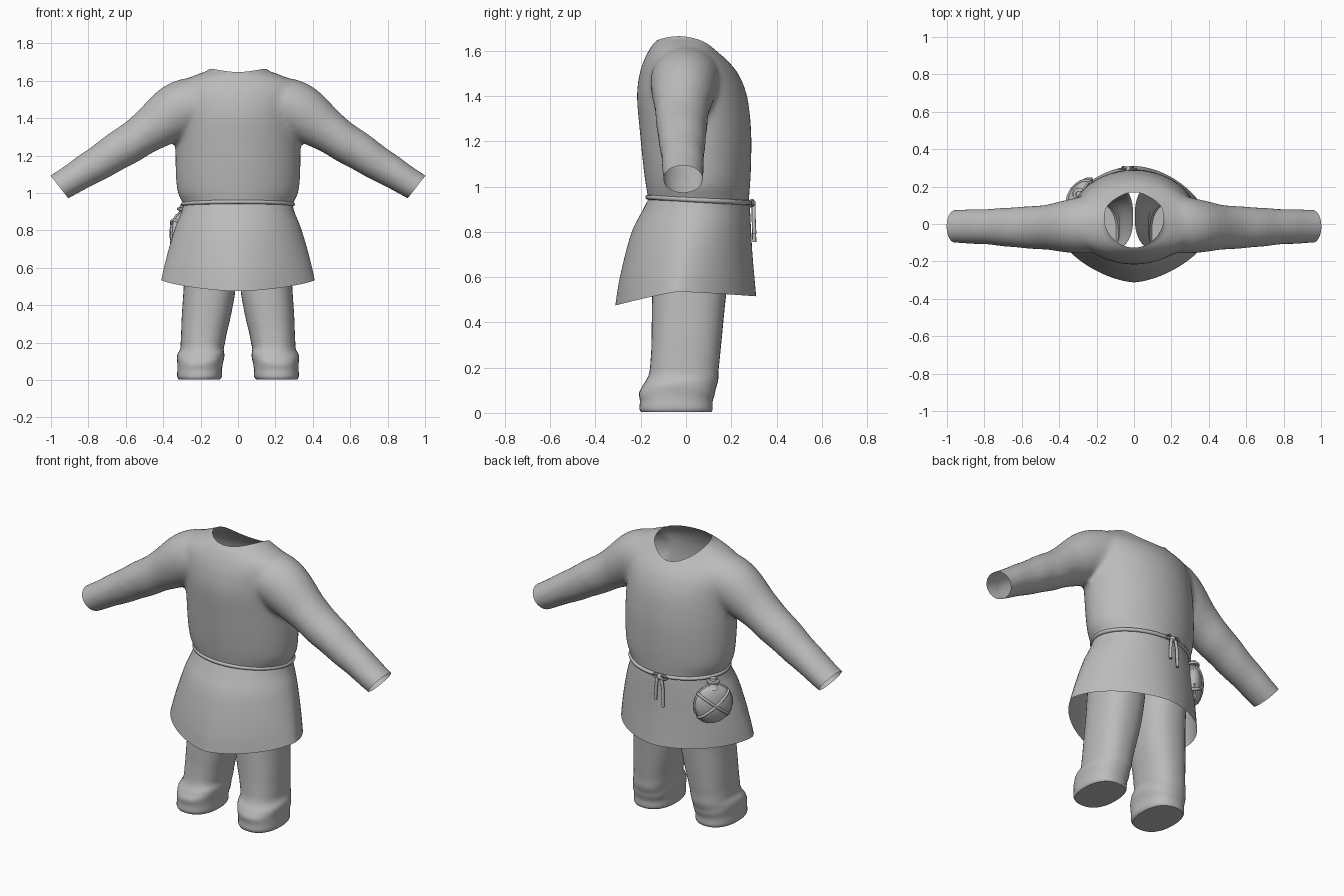
import bpy, bmesh, math
from mathutils import Vector, Matrix

if "Cube" in bpy.data.objects:
    bpy.data.objects.remove(bpy.data.objects["Cube"])

cloth = bpy.data.materials.new("plain grey")
cloth.diffuse_color = (0.5, 0.5, 0.5, 1)
cloth.use_nodes = True
cloth.node_tree.nodes["Principled BSDF"].inputs["Base Color"].default_value = cloth.diffuse_color
TAU = math.tau
BODY = 1.95  # roundness of the torso cross-section


def spow(v, p):
    return math.copysign(abs(v) ** p, v)


def finish(name, bm, angle=50):
    bmesh.ops.recalc_face_normals(bm, faces=bm.faces)
    me = bpy.data.meshes.new(name)
    bm.to_mesh(me)
    bm.free()
    ob = bpy.data.objects.new(name, me)
    bpy.context.collection.objects.link(ob)
    me.materials.append(cloth)
    bpy.ops.object.select_all(action='DESELECT')
    ob.select_set(True)
    bpy.context.view_layer.objects.active = ob
    bpy.ops.object.shade_smooth_by_angle(angle=math.radians(angle))
    return ob


def loft(bm, rings, cap_start=False, cap_end=False, closed=False):
    """Skin a list of point rings with quads."""
    loops = [[bm.verts.new(p) for p in r] for r in rings]
    pairs = list(zip(loops, loops[1:])) + ([(loops[-1], loops[0])] if closed else [])
    for a, b in pairs:
        n = len(a)
        for i in range(n):
            bm.faces.new((a[i], a[(i + 1) % n], b[(i + 1) % n], b[i]))
    if cap_start:
        bm.faces.new(loops[0])
    if cap_end:
        bm.faces.new(loops[-1])


def oval(z, x0, x1, y0, y1, power=2.0, n=48, ripple=None):
    cx, cy, hx, hy = (x0 + x1) / 2, (y0 + y1) / 2, (x1 - x0) / 2, (y1 - y0) / 2
    pts = []
    for i in range(n):
        a = TAU * i / n
        k, dz = ripple(a, z) if ripple else (1, 0)
        pts.append(Vector((cx + k * hx * spow(math.cos(a), 2 / power),
                           cy + k * hy * spow(math.sin(a), 2 / power), z + dz)))
    return pts


def smooth_rows(rows, steps=4):
    """Catmull-Rom subdivision of a table of ring sizes."""
    out = []
    for i in range(len(rows) - 1):
        a, b, c, d = (rows[max(0, min(len(rows) - 1, i + j))] for j in (-1, 0, 1, 2))
        for s in range(steps):
            t = s / steps
            out.append([0.5 * (2 * q + (r - p) * t + (2 * p - 5 * q + 4 * r - w) * t * t
                               + (3 * q - p - 3 * r + w) * t ** 3)
                        for p, q, r, w in zip(a, b, c, d)])
    return out + [list(rows[-1])]


def tube(bm, pts, r, n=8, closed=False):
    pts = [Vector(p) for p in pts]
    m, rings = len(pts), []
    for i, p in enumerate(pts):
        a = pts[(i - 1) % m] if closed else pts[max(i - 1, 0)]
        b = pts[(i + 1) % m] if closed else pts[min(i + 1, m - 1)]
        t = (b - a).normalized()
        u = t.cross(Vector((0, 0, 1)) if abs(t.z) < 0.9 else Vector((0, 1, 0))).normalized()
        v = t.cross(u)
        rings.append([p + r * (math.cos(TAU * k / n) * u + math.sin(TAU * k / n) * v)
                      for k in range(n)])
    loft(bm, rings, not closed, not closed, closed)


# Tunic top: torso and two sleeves fused into one skin
bm = bmesh.new()
torso = [(.88, .285, -.17, .275), (.94, .293, -.167, .278), (1.0, .322, -.177, .283),
         (1.1, .333, -.19, .288), (1.25, .335, -.205, .288), (1.4, .335, -.217, .27),
         (1.5, .345, -.205, .23), (1.56, .345, -.185, .18), (1.60, .30, -.165, .142),
         (1.64, .205, -.138, .125), (1.67, .145, -.105, .12), (1.78, .13, -.1, .12)]
loft(bm, [oval(z, -h, h, a, b, BODY) for z, h, a, b in smooth_rows(torso)], True, True)
# x, z, in-plane radius, depth radius, y centre
sleeve = [(.12, 1.47, .13, .15, .01), (.22, 1.475, .145, .155, 0), (.33, 1.435, .15, .145, -.01),
          (.49, 1.324, .114, .118, -.018), (.60, 1.253, .105, .112, -.018),
          (.67, 1.208, .1, .105, -.017), (.82, 1.115, .087, .094, -.014),
          (.955, 1.033, .077, .09, -.013), (1.03, .98, .075, .088, -.013)]
rows = smooth_rows(sleeve)
for side in (1, -1):
    rings = []
    for i, (x, z, r, d, y) in enumerate(rows):
        p, q = rows[max(i - 1, 0)], rows[min(i + 1, len(rows) - 1)]
        t = Vector((q[0] - p[0], 0, q[1] - p[1])).normalized()
        up = Vector((-t.z, 0, t.x))
        ring = []
        for k in range(32):
            a = TAU * k / 32
            # soft creases along the arm
            w = 1 + .015 * math.sin(38 * x + 2 * math.sin(a)) * (x > .45)
            c = Vector((x, y, z)) + w * (up * r * math.sin(a) + Vector((0, d * math.cos(a), 0)))
            ring.append(Vector((side * c.x, c.y, c.z)))
        rings.append(ring)
    loft(bm, rings, True, True)
source = finish("tunic_source", bm)
rm = source.modifiers.new("fuse", 'REMESH')
rm.mode = 'VOXEL'
rm.voxel_size = 0.015
sm = source.modifiers.new("soften", 'SMOOTH')
sm.factor = 0.5
sm.iterations = 8
bpy.context.view_layer.update()
bm = bmesh.new()
bm.from_object(source, bpy.context.evaluated_depsgraph_get())
bpy.data.objects.remove(source)


def cut(co, no):
    bmesh.ops.bisect_plane(bm, geom=bm.verts[:] + bm.edges[:] + bm.faces[:], dist=1e-5,
                           plane_co=co, plane_no=no, clear_outer=True)


# Open waist, cuffs and dipped neckline
cut((0, 0, .935), (0, 0, -1))
for side in (1, -1):
    cut((side * .955, 0, 1.033), (side * .787, 0, -.616))
for v in bm.verts:
    v.co.z -= 2 * v.co.x ** 2
cut((0, -.11, 1.643), (0, .26, 1))
for v in bm.verts:
    v.co.z += 2 * v.co.x ** 2
finish("tunic_top", bm, 60)

# Flared skirt: pointed at the front, widest ahead of the middle, hem higher at the sides
bm = bmesh.new()
skirt = [(0, .29, -.166, .277), (.12, .303, -.195, .283), (.3, .333, -.238, .287),
         (.55, .365, -.272, .293), (.8, .392, -.298, .302), (1, .41, -.312, .31)]
rings, N = [], 72
for t, h, a, b in smooth_rows(skirt):
    ring = []
    for i in range(N):
        g = TAU * i / N
        c, s = math.cos(g), math.sin(g)
        p = 2 / (BODY - (.38 if s < 0 else .2) * t)
        hem = .535 - (.06 if s < 0 else .02) * abs(s) ** 1.5
        w = .05 - .085 * t
        y = w + (b - w if s > 0 else w - a) * spow(s, p)
        ring.append(Vector((h * spow(c, p), y, .945 + (hem - .945) * t)))
    rings.append(ring)
loft(bm, rings)
finish("skirt", bm, 60)


# Trouser legs with bunched ankles
def bunch(a, z):
    f = math.exp(-((z - .13) / .07) ** 2)
    return 1 + .015 * f * math.sin(70 * z + 3 * math.sin(a)), .012 * f * math.sin(2 * a + 1)


leg = [(.004, .095, .318, -.198, .112), (.02, .086, .325, -.206, .118),
       (.06, .084, .324, -.203, .118), (.10, .077, .325, -.208, .13),
       (.13, .074, .322, -.192, .137), (.17, .074, .308, -.166, .142),
       (.25, .06, .304, -.155, .15), (.35, .037, .3, -.152, .16), (.5, .012, .29, -.15, .175),
       (.7, .005, .28, -.145, .2), (.88, .004, .26, -.14, .225)]
for name, side in (("right_leg", -1), ("left_leg", 1)):
    bm = bmesh.new()
    loft(bm, [[Vector((side * p.x, p.y, p.z)) for p in oval(*r, 2.35, 40, bunch)]
              for r in smooth_rows(leg)], True)
    for v in bm.verts:
        v.co.z = max(v.co.z, 0)
    finish(name, bm)

# Cord belt, lower at the back
bm = bmesh.new()
tube(bm, [(p.x, p.y, .953 - .055 * (p.y + .17))
          for p in oval(0, -.294, .294, -.169, .281, BODY, 64)], .011, 8, True)
finish("belt", bm)

# Knot with two hanging cord ends
bm = bmesh.new()
bmesh.ops.create_uvsphere(bm, u_segments=12, v_segments=8, radius=.018,
                          matrix=Matrix.Translation((-.03, .29, .925)))
for dx, low in ((-.025, .755), (.02, .79)):
    tube(bm, [(-.03, .293, .925), (-.03 + dx * .7, .299, .91), (-.03 + dx, .299, .86),
              (-.03 + dx * 1.1, .302, low)], .009)
    tube(bm, [(-.03 + 1.1 * dx + .02 * math.sin(TAU * k / 12),
               .294, .928 + .012 * math.cos(TAU * k / 12)) for k in range(12)], .006, 6, True)
finish("belt_knot", bm)

# Round flask hung on the belt, facing sideways and back
place = (Matrix.Translation((-.292, .158, .785))
         @ Matrix.Rotation(math.atan2(.8, .6), 4, 'Z'))
A, B, C = .108, .048, .115
bm = bmesh.new()
bmesh.ops.create_uvsphere(bm, u_segments=28, v_segments=16, radius=1,
                          matrix=place @ Matrix.Diagonal((A, B, C, 1)))
finish("flask_body", bm)
bm = bmesh.new()
profile = [(.04, .095), (.026, .108), (.022, .122), (.034, .124), (.034, .136), (.02, .14),
           (.018, .153)]
loft(bm, [[place @ Vector((r * math.cos(TAU * k / 16), r * math.sin(TAU * k / 16), z))
           for k in range(16)] for r, z in profile], True, True)
finish("flask_neck", bm, 35)

# Straps wrapped diagonally and around the rim of the flask
bm = bmesh.new()
for tilt in (.65, -.65):
    tube(bm, [place @ Vector((A * math.cos(g) * math.cos(tilt), B * 1.02 * math.sin(g),
                              C * math.cos(g) * math.sin(tilt)))
              for g in (TAU * k / 32 for k in range(32))], .008, 8, True)
tube(bm, [place @ Vector((A * math.cos(g), 0, C * math.sin(g)))
          for g in (TAU * k / 32 for k in range(32))], .006, 8, True)
finish("flask_straps", bm)
